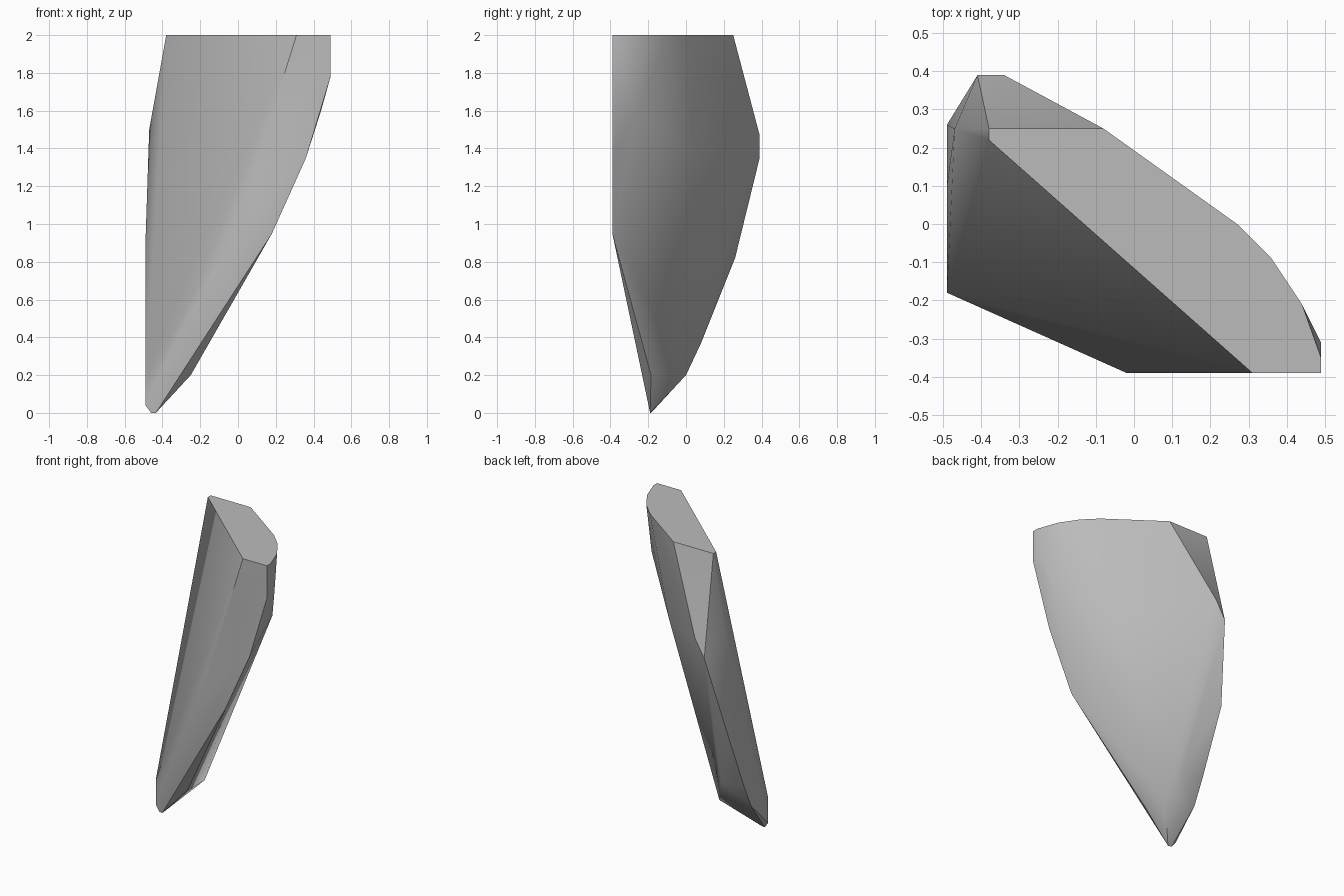
import bpy
import bmesh
import math

if "Cube" in bpy.data.objects:
    bpy.data.objects.remove(bpy.data.objects["Cube"], do_unlink=True)


def make_material(name, colour):
    material = bpy.data.materials.new(name)
    material.use_nodes = True
    material.diffuse_color = colour
    material.node_tree.nodes["Principled BSDF"].inputs["Base Color"].default_value = colour
    return material


def hull_object(name, points, material):
    """Wrap a convex, faceted stone around the given corner points."""
    mesh = bpy.data.meshes.new(name)
    bm = bmesh.new()
    for point in points:
        bm.verts.new(point)
    result = bmesh.ops.convex_hull(bm, input=bm.verts[:])
    loose = [v for v in bm.verts if not v.link_faces]
    bmesh.ops.delete(bm, geom=loose, context="VERTS")
    # Merge coplanar triangles into broad flat facets
    bmesh.ops.dissolve_limit(bm, angle_limit=math.radians(1), verts=bm.verts[:], edges=bm.edges[:])
    bmesh.ops.recalc_face_normals(bm, faces=bm.faces[:])
    bm.to_mesh(mesh)
    bm.free()
    mesh.materials.append(material)
    obj = bpy.data.objects.new(name, mesh)
    bpy.context.collection.objects.link(obj)
    return obj


# Flat top outline
top_height = 2
top_outline = [(-0.38, 0.25), (-0.08, 0.25), (0.27, 0), (0.36, -0.09), (0.44, -0.21),
               (0.49, -0.35), (0.49, -0.39), (0.31, -0.39), (-0.38, 0.22)]
top = [(x, y, top_height) for x, y in top_outline]

# Flat front facet, lying in one upright plane
front_plane = -0.39
front = [(x, front_plane, z) for x, z in
         [(0.49, 1.78), (0.36, 1.35), (0.18, 0.95), (-0.02, 0.95)]]

# Narrow side facet, lying in one upright plane
side_plane = -0.49
side = [(side_plane, y, z) for y, z in
        [(-0.18, 0.21), (-0.18, 0.04), (0, 0.22), (0.08, 0.39), (0.26, 0.82), (0.1, 0.9)]]

# Chipped back corner and shoulder
back = [(-0.41, 0.39, 1.35), (-0.34, 0.39, 1.47), (-0.47, 0.25, 1.5)]

# Rounded belly on the outer side
belly = [(0.49, -0.31, 1.79), (0.44, -0.26, 1.6), (0.1, 0.04, 1.35),
         (-0.25, 0, 0.2), (-0.32, 0.08, 0.37), (-0.25, -0.185, 0.2)]

# Pointed lower tip
tip = [(-0.46, -0.185, 0), (-0.435, -0.19, 0)]

stone = make_material("stone grey", (0.5, 0.5, 0.5, 1))
shard = hull_object("stone_shard", top + front + side + back + belly + tip, stone)

# Soft shading on shallow facets, crisp main edges
bpy.ops.object.select_all(action="DESELECT")
shard.select_set(True)
bpy.context.view_layer.objects.active = shard
bpy.ops.object.shade_smooth_by_angle(angle=math.radians(32))
